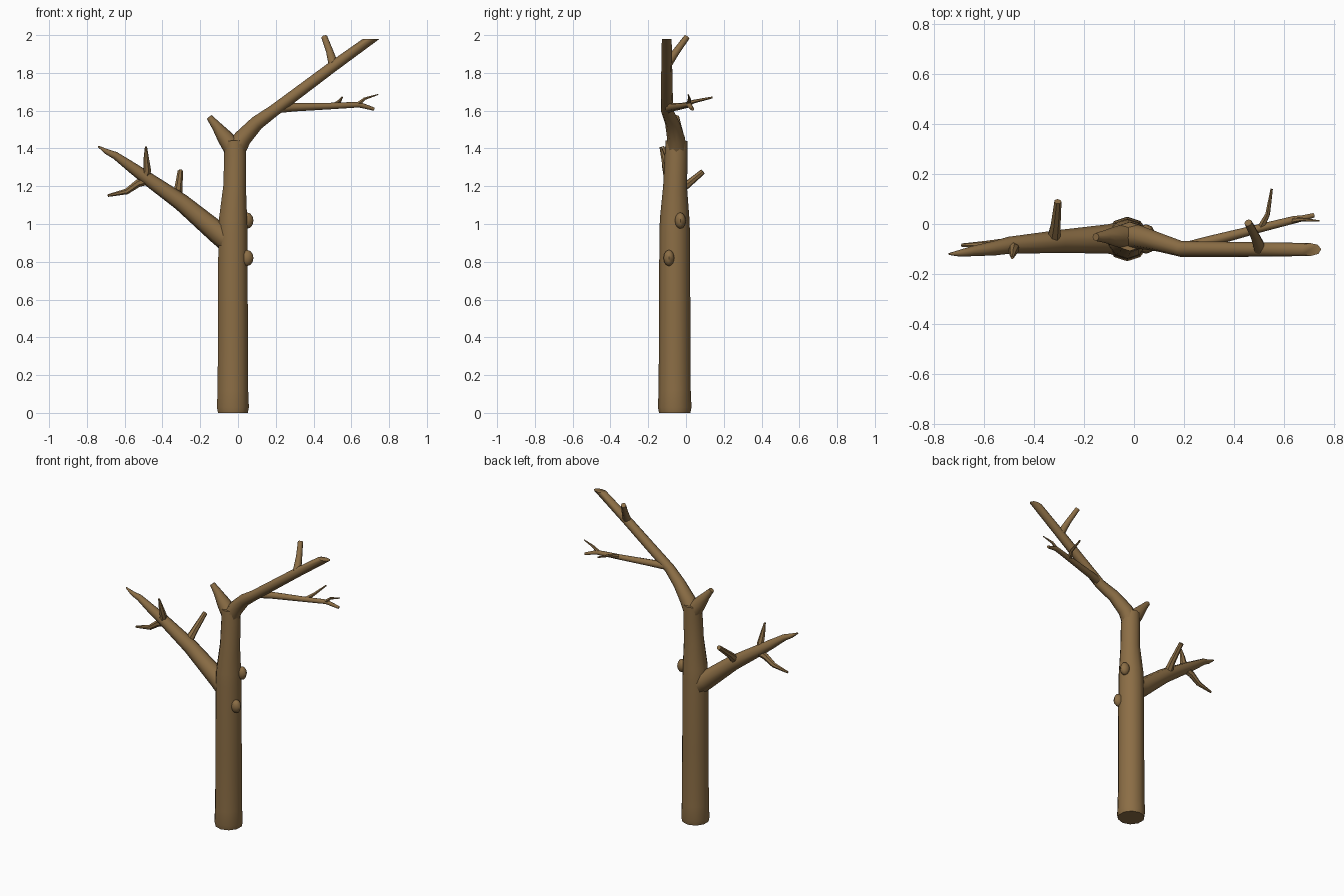
import bpy, bmesh, math
from mathutils import Vector

if "Cube" in bpy.data.objects:
    bpy.data.objects.remove(bpy.data.objects["Cube"])

bark = bpy.data.materials.new("brown bark")
bark.diffuse_color = (0.26, 0.155, 0.06, 1)
bark.use_nodes = True
bark.node_tree.nodes["Principled BSDF"].inputs["Base Color"].default_value = bark.diffuse_color


def finish(name, bm):
    bmesh.ops.recalc_face_normals(bm, faces=bm.faces)
    me = bpy.data.meshes.new(name)
    bm.to_mesh(me)
    bm.free()
    me.materials.append(bark)
    ob = bpy.data.objects.new(name, me)
    bpy.context.collection.objects.link(ob)
    bpy.ops.object.select_all(action='DESELECT')
    ob.select_set(True)
    bpy.context.view_layer.objects.active = ob
    bpy.ops.object.shade_smooth_by_angle(angle=math.radians(50))
    return ob


def limb(name, path, sides=8, level_end=False):
    """Tapered tube through (x, y, z, radius) stations, optionally cut level at its end."""
    pts = [Vector(p[:3]) for p in path]
    bm = bmesh.new()
    rings = []
    t_old, u = None, None
    for i, p in enumerate(pts):
        t = Vector((0, 0, 0))
        if i > 0:
            t += (p - pts[i - 1]).normalized()
        if i < len(pts) - 1:
            t += (pts[i + 1] - p).normalized()
        t.normalize()
        if u is None:
            u = Vector((0, 1, 0))
        else:
            u = t_old.rotation_difference(t) @ u
        u = (u - t * u.dot(t)).normalized()
        w = t.cross(u)
        ring = []
        for k in range(sides):
            a = 2 * math.pi * k / sides
            co = p + (u * math.cos(a) + w * math.sin(a)) * path[i][3]
            if level_end and i == len(pts) - 1:
                co += t * ((p.z - co.z) / t.z)
            ring.append(bm.verts.new(co))
        rings.append(ring)
        t_old = t
    for a, b in zip(rings, rings[1:]):
        for k in range(sides):
            j = (k + 1) % sides
            bm.faces.new((a[k], a[j], b[j], b[k]))
    bm.faces.new(rings[0])
    bm.faces.new(rings[-1])
    return finish(name, bm)


# Trunk with a slight foot flare and a narrowed neck
limb("trunk", [
    (-.027, -.06, 0, .083), (-.027, -.06, .03, .089), (-.027, -.06, .12, .085),
    (-.027, -.06, .5, .083), (-.027, -.06, .95, .081), (-.026, -.06, 1.03, .078),
    (-.018, -.058, 1.2, .063), (-.015, -.052, 1.36, .061), (-.017, -.05, 1.44, .058)], 10)

# Fork at the top: a broken stub and the long right bough
limb("broken_stub", [
    (-.02, -.05, 1.39, .052), (-.07, -.05, 1.46, .042), (-.115, -.05, 1.52, .026),
    (-.153, -.052, 1.567, .016)])
limb("right_bough", [
    (-.02, -.05, 1.38, .056), (.025, -.053, 1.455, .047), (.1, -.073, 1.535, .038),
    (.19, -.1, 1.6, .032), (.5, -.102, 1.832, .029), (.705, -.102, 1.98, .026)], 8, True)
limb("right_bough_twig", [
    (.505, -.1, 1.845, .026), (.485, -.05, 1.915, .019), (.457, .005, 1.99, .016)])

# Level branch on the right with fine twigs
limb("right_level_branch", [
    (.2, -.1, 1.612, .026), (.3, -.07, 1.618, .022), (.5, -.018, 1.625, .017),
    (.64, .017, 1.632, .015), (.675, .023, 1.622, .012), (.72, .035, 1.608, .009)])
for name, path in {
    "level_branch_tip": [(.63, .013, 1.63, .013), (.67, .018, 1.663, .008), (.742, .012, 1.686, .003)],
    "level_branch_twig": [(.51, -.01, 1.627, .015), (.535, .04, 1.648, .01), (.551, .14, 1.67, .005)],
}.items():
    limb(name, path, 6)

# Thick left bough tapering to a point
limb("left_bough", [
    (-.04, -.06, .91, .07), (-.11, -.06, .955, .058), (-.3, -.07, 1.115, .046),
    (-.5, -.085, 1.255, .034), (-.56, -.097, 1.298, .029), (-.65, -.109, 1.363, .02),
    (-.695, -.117, 1.383, .014), (-.74, -.12, 1.411, .004)])
for name, path in {
    "left_upright_twig": [(-.5, -.085, 1.235, .026), (-.48, -.1, 1.285, .022),
                          (-.485, -.115, 1.34, .016), (-.487, -.135, 1.408, .006)],
    "left_drooping_twig": [(-.47, -.08, 1.235, .026), (-.53, -.08, 1.215, .021),
                           (-.59, -.083, 1.172, .016), (-.69, -.085, 1.15, .007)],
    "left_back_twig": [(-.325, -.075, 1.13, .03), (-.315, -.01, 1.195, .021),
                       (-.305, .09, 1.278, .015)],
}.items():
    limb(name, path, 7)

# Bark knobs on the right side of the trunk
for name, y, z in (("lower_knob", -.09, .82), ("upper_knob", -.03, 1.018)):
    bm = bmesh.new()
    bmesh.ops.create_uvsphere(bm, u_segments=8, v_segments=6, radius=1)
    for v in bm.verts:
        v.co = Vector((.048 + v.co.x * .034, y + v.co.y * .029, z + v.co.z * .043))
    finish(name, bm)
